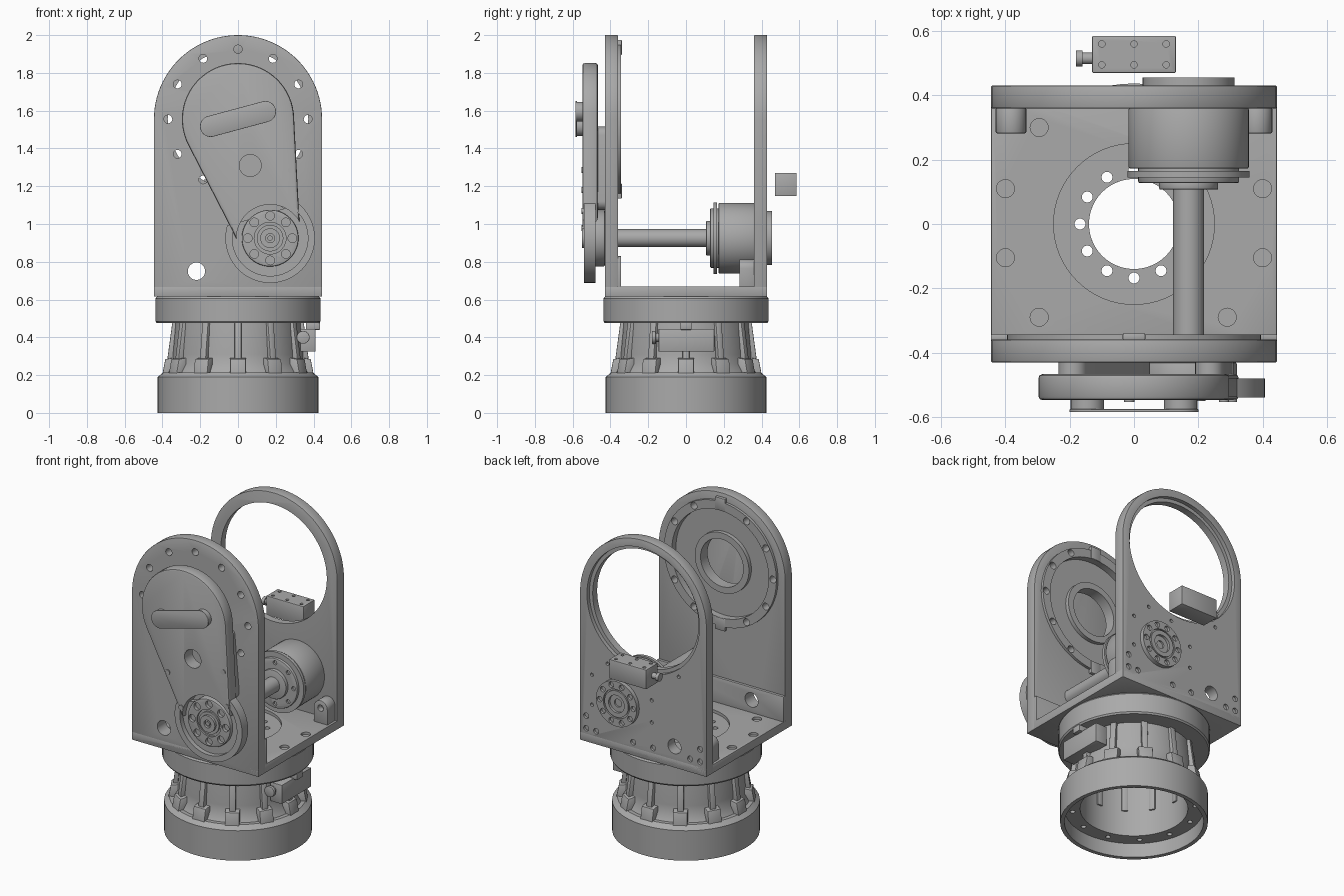
import bpy, bmesh, math
from mathutils import Vector, Matrix
from mathutils.geometry import convex_hull_2d

cube = bpy.data.objects.get("Cube")
if cube:
    bpy.data.objects.remove(cube)

GREY = (0.40, 0.40, 0.40, 1)
metal = bpy.data.materials.new("machined grey")
metal.use_nodes = True
metal.diffuse_color = GREY
metal.node_tree.nodes["Principled BSDF"].inputs["Base Color"].default_value = GREY


# ---- helpers -------------------------------------------------------------
def place(u, v, h, axis):
    """Section coordinates u, v and distance h along the chosen axis."""
    return {"X": (h, u, v), "Y": (u, h, v), "Z": (u, v, h)}[axis]


def circle(u, v, r, n=64):
    return [(u + r * math.cos(2 * math.pi * i / n), v + r * math.sin(2 * math.pi * i / n)) for i in range(n)]


def hull(points):
    return [points[i] for i in convex_hull_2d(points)]


def ring_of(n, radius, u=0, v=0, start=0.0):
    return [(u + radius * math.cos(start + 2 * math.pi * i / n),
             v + radius * math.sin(start + 2 * math.pi * i / n)) for i in range(n)]


def add_prism(bm, pts, lo, hi, axis):
    a = [bm.verts.new(place(u, v, lo, axis)) for u, v in pts]
    b = [bm.verts.new(place(u, v, hi, axis)) for u, v in pts]
    bm.faces.new(a)
    bm.faces.new(b[::-1])
    for i in range(len(pts)):
        j = (i + 1) % len(pts)
        bm.faces.new((a[j], a[i], b[i], b[j]))


def bake(ob):
    bpy.context.view_layer.update()
    deps = bpy.context.evaluated_depsgraph_get()
    mesh = bpy.data.meshes.new_from_object(ob.evaluated_get(deps))
    ob.modifiers.clear()
    ob.data = mesh
    shade(ob)


def shade(ob):
    for p in ob.data.polygons:
        p.use_smooth = True
    ob.data.set_sharp_from_angle(angle=math.radians(32))


def finish(name, bm, bevel=0.0):
    bmesh.ops.remove_doubles(bm, verts=bm.verts[:], dist=1e-5)
    bmesh.ops.recalc_face_normals(bm, faces=bm.faces[:])
    mesh = bpy.data.meshes.new(name)
    bm.to_mesh(mesh)
    bm.free()
    mesh.materials.append(metal)
    ob = bpy.data.objects.new(name, mesh)
    bpy.context.scene.collection.objects.link(ob)
    shade(ob)
    if bevel:
        mod = ob.modifiers.new("edge", "BEVEL")
        mod.width, mod.segments, mod.angle_limit = bevel, 2, math.radians(40)
        bake(ob)
    return ob


def prisms(name, outlines, lo, hi, axis="Y", bevel=0.0):
    bm = bmesh.new()
    for pts in outlines:
        add_prism(bm, pts, lo, hi, axis)
    return finish(name, bm, bevel)


def discs(name, centres, r, lo, hi, axis="Y", n=20):
    return prisms(name, [circle(u, v, r, n) for u, v in centres], lo, hi, axis)


def box(name, x, y, z, bevel=0.0):
    return prisms(name, [[(x[0], z[0]), (x[1], z[0]), (x[1], z[1]), (x[0], z[1])]], *y, "Y", bevel)


def lathe(name, profile, axis="Z", u=0, v=0, n=72):
    """Revolve a closed (radius, height) profile."""
    bm = bmesh.new()
    rings = [[bm.verts.new(place(a, b, h, axis)) for a, b in ring_of(n, r, u, v)] for r, h in profile]
    for k, ring in enumerate(rings):
        nxt = rings[(k + 1) % len(rings)]
        for i in range(n):
            j = (i + 1) % n
            bm.faces.new((ring[i], ring[j], nxt[j], nxt[i]))
    return finish(name, bm)


def tube(name, r0, r1, lo, hi, axis="Y", u=0, v=0):
    return lathe(name, [(r0, lo), (r1, lo), (r1, hi), (r0, hi)], axis, u, v)


def cut(ob, *cutters):
    for c in cutters:
        mod = ob.modifiers.new("cut", "BOOLEAN")
        mod.operation, mod.solver, mod.object = "DIFFERENCE", "EXACT", c
        bake(ob)
        bpy.data.objects.remove(c)
    return ob


W, TOP = 0.445, 1.555           # half width of the fork, height of the tilt axis
PX, PZ = 0.17, 0.925            # drive shaft position
arch = hull(circle(0, TOP, W, 96) + [(-W, 0.62), (W, 0.62)])
ring_holes = ring_of(12, 0.37, 0, TOP)
PIN = [(-0.22, 0.75)]

# ---- pedestal ------------------------------------------------------------
base = lathe("pedestal", [(0.40, 0), (0.425, 0), (0.425, 0.19), (0.395, 0.215), (0.37, 0.215), (0.345, 0.26),
                          (0.345, 0.31), (0.33, 0.48), (0.31, 0.48), (0.31, 0.09), (0.40, 0.09)])
cut(base, discs("c", ring_of(12, 0.355, start=0.26), 0.015, 0, 0.12, "Z"))
collar = lathe("collar", [(0.14, 0.56), (0.30, 0.56), (0.30, 0.475), (0.43, 0.475), (0.437, 0.485),
                          (0.437, 0.605), (0.43, 0.615), (0.14, 0.615)])

ribs = bmesh.new()
for k in range(12):
    turn = Matrix.Rotation(k * math.pi / 6, 4, "Z")
    for half, side in ((0.018, [(0.30, 0.25), (0.372, 0.25), (0.372, 0.30), (0.348, 0.477), (0.30, 0.477)]),
                       (0.042, [(0.32, 0.18), (0.405, 0.18), (0.385, 0.285), (0.32, 0.295)])):
        old = set(ribs.verts)
        add_prism(ribs, side, -half, half, "Y")
        bmesh.ops.transform(ribs, matrix=turn, verts=[v for v in ribs.verts if v not in old])
finish("pedestal_ribs", ribs, 0.004)

# ---- fork floor ----------------------------------------------------------
floor = box("fork_floor", (-W, W), (-0.43, 0.43), (0.615, 0.67), 0.004)
cut(floor, discs("c", [(0, 0)], 0.25, 0.652, 0.7, "Z", 64), discs("c", [(0, 0)], 0.14, 0.5, 0.8, "Z", 64),
    discs("c", [(-0.4, 0.11), (0.4, 0.11), (-0.4, -0.105), (0.4, -0.105),
                (-0.295, 0.3), (-0.295, -0.29), (0.29, -0.29)], 0.028, 0.655, 0.7, "Z"))
bolts = ring_of(12, 0.168)
cut(floor, discs("c", bolts, 0.017, 0.5, 0.8, "Z"))
cut(collar, discs("c", bolts, 0.017, 0.5, 0.8, "Z"))

# ---- fork plates ---------------------------------------------------------
front = prisms("front_plate", [arch], -0.43, -0.36, "Y", 0.004)
cut(front, tube("c", 0.19, 0.34, -0.385, -0.3, "Y", 0, TOP), discs("c", [(0, TOP)], 0.15, -0.5, -0.3, n=64),
    discs("c", ring_holes, 0.022, -0.5, -0.3), discs("c", PIN, 0.046, -0.5, -0.3, n=32))
rim = tube("bearing_rim", 0.34, 0.395, -0.362, -0.343, "Y", 0, TOP)
cut(rim, discs("c", ring_holes, 0.022, -0.5, -0.3))
for name, lo in (("upper_tab", 0.34), ("lower_tab", -0.42)):
    box(name, (-0.035, 0.035), (-0.362, -0.34), (TOP + lo, TOP + lo + 0.08), 0.004)
sill = box("front_sill", (-W, W), (-0.362, -0.343), (0.66, 0.83), 0.003)
cut(sill, discs("c", PIN, 0.046, -0.5, -0.3, n=32))

back = prisms("back_plate", [arch], 0.36, 0.43, "Y", 0.004)
cut(back, discs("c", [(0, TOP)], 0.372, 0.3, 0.5, n=96), discs("c", [(0, TOP)], 0.395, 0.405, 0.5, n=96),
    discs("c", PIN, 0.046, 0.3, 0.5, n=32),
    discs("c", [(s * x, z) for s in (-1, 1) for x, z in ((0.4, 0.7), (0.33, 0.7), (0.4, 0.78), (0.07, 0.7))],
          0.018, 0.415, 0.5),
    discs("c", [(-0.06, 0.86), (-0.06, 1.0), (0.36, 0.86), (0.36, 1.05), (0.08, 1.12), (-0.25, 1.2), (0.25, 1.15)],
          0.011, 0.415, 0.5))
for side, name in ((1, "left_gusset"), (-1, "right_gusset")):
    a, b = sorted((side * 0.335, side * 0.43))
    g = prisms(name, [hull(circle(a + 0.0475, 0.765, 0.0475, 32) + [(a, 0.66), (b, 0.66)])], 0.282, 0.362, "Y", 0.004)
    cut(g, discs("c", [(a + 0.0475, 0.765)], 0.02, 0.2, 0.32))

# ---- belt cover with handle ----------------------------------------------
cover = prisms("belt_cover", [hull(circle(0, TOP, 0.297) + circle(PX, PZ, 0.16))], -0.548, -0.467, "Y", 0.012)
cut(cover, discs("c", [(PX, PZ)], 0.178, -0.7, -0.3, n=64), discs("c", [(0.065, 1.31)], 0.058, -0.7, -0.3, n=32))
prisms("cover_rails", [hull(circle(-0.19, 1.47, 0.045, 24) + circle(0.005, 1.08, 0.045, 24)),
                       hull(circle(0.235, 1.47, 0.045, 24) + circle(0.265, 1.12, 0.045, 24))], -0.47, -0.425)
discs("cover_screws", [(0.28, 1.285), (-0.11, 1.18), (0.305, 1.07), (-0.015, 0.98)], 0.016, -0.553, -0.5)
grip = [(-0.145, 1.517), (0.145, 1.595)]
discs("handle_posts", grip, 0.052, -0.58, -0.54, n=32)
prisms("handle_bar", [hull([p for c in grip for p in circle(*c, 0.056, 32)])], -0.585, -0.576, "Y", 0.002)

# ---- drive pulley --------------------------------------------------------
guard = tube("pulley_guard", 0.2, 0.237, -0.54, -0.48, "Y", PX, PZ)
web = tube("pulley_web", 0.14, 0.205, -0.51, -0.48, "Y", PX, PZ)
opening = [(PX - 0.21, PZ + 0.07), (PX + 0.15, PZ + 0.18), (PX + 0.15, PZ + 0.4), (PX - 0.4, PZ + 0.4),
           (PX - 0.4, PZ + 0.07)]
for part in (guard, web):
    cut(part, prisms("c", [opening], -0.7, -0.3))
hub = prisms("pulley_hub", [circle(PX, PZ, 0.15)], -0.535, -0.43, "Y", 0.006)
cut(hub, discs("c", ring_of(8, 0.118, PX, PZ), 0.023, -0.6, -0.515),
    tube("c", 0.07, 0.084, -0.6, -0.525, "Y", PX, PZ))
tube("shaft_nut", 0.024, 0.052, -0.55, -0.5, "Y", PX, PZ)
discs("shaft_end", [(PX, PZ)], 0.014, -0.548, -0.5)

# ---- shaft and motor -----------------------------------------------------
discs("drive_shaft", [(PX, PZ)], 0.048, -0.44, 0.12, n=48)
prisms("motor_body", [circle(PX, PZ, 0.187)], 0.172, 0.362, "Y", 0.006)
tube("motor_band", 0.15, 0.19, 0.145, 0.165, "Y", PX, PZ)
flange = prisms("motor_flange", [circle(PX, PZ, 0.157)], 0.128, 0.18, "Y", 0.004)
cut(flange, discs("c", ring_of(8, 0.13, PX, PZ), 0.013, 0.1, 0.14))
prisms("motor_collar", [circle(PX, PZ, 0.092)], 0.107, 0.135, "Y", 0.004)
cap = tube("motor_back_ring", 0.055, 0.143, 0.42, 0.456, "Y", PX, PZ)
cut(cap, discs("c", ring_of(10, 0.118, PX, PZ), 0.017, 0.44, 0.5),
    tube("c", 0.083, 0.092, 0.446, 0.5, "Y", PX, PZ))
tube("motor_back_bush", 0.025, 0.06, 0.415, 0.44, "Y", PX, PZ)

# ---- connector boxes -----------------------------------------------------
rear = box("rear_connector", (-0.13, 0.13), (0.47, 0.585), (1.147, 1.27), 0.003)
cut(rear, discs("c", [(x, y) for x in (-0.1, 0, 0.1) for y in (0.495, 0.56)], 0.01, 1.255, 1.3, "Z"))
prisms("rear_plug", [circle(0.515, 1.21, 0.018, 24)], -0.165, -0.12, "X")
prisms("rear_plug_cap", [circle(0.515, 1.21, 0.025, 24)], -0.18, -0.16, "X")
box("side_connector", (0.33, 0.41), (-0.145, 0.15), (0.325, 0.445), 0.003)
box("side_bracket", (0.36, 0.435), (-0.03, 0.03), (0.44, 0.48), 0.003)
prisms("side_plug", [circle(0.345, 0.4, 0.024, 24)], -0.165, -0.14, "Y")
prisms("side_plug_cap", [circle(0.345, 0.4, 0.034, 24)], -0.18, -0.16, "Y", 0.003)
